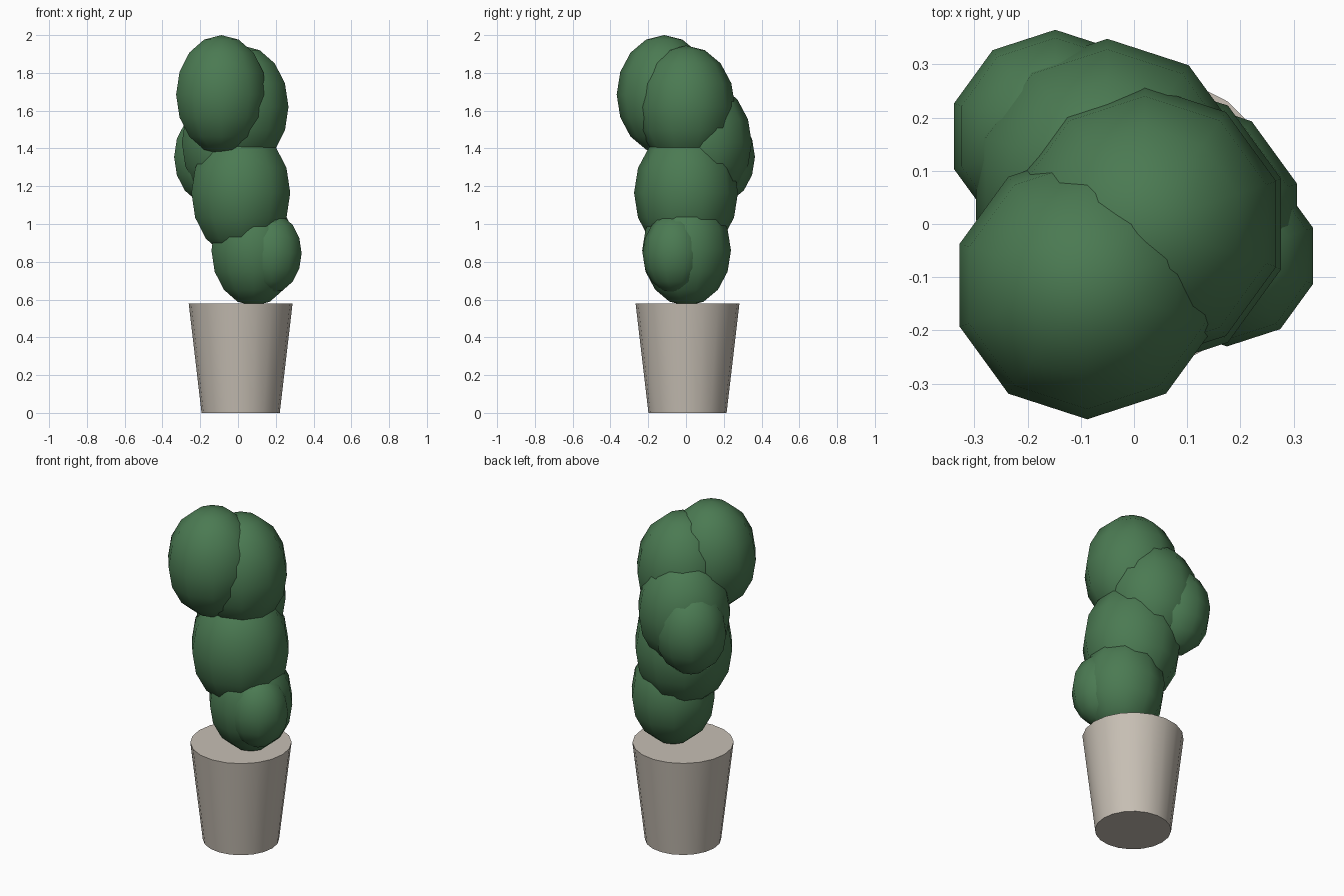
import bpy
import math

cube = bpy.data.objects.get("Cube")
if cube:
    bpy.data.objects.remove(cube, do_unlink=True)


def make_material(name, rgb):
    mat = bpy.data.materials.new(name)
    mat.use_nodes = True
    color = (*rgb, 1.0)
    mat.diffuse_color = color
    bsdf = next(n for n in mat.node_tree.nodes if n.type == 'BSDF_PRINCIPLED')
    bsdf.inputs["Base Color"].default_value = color
    bsdf.inputs["Roughness"].default_value = 0.9
    return mat


leaf_green = make_material("leaf green", (0.07, 0.195, 0.085))
warm_clay = make_material("warm grey clay", (0.57, 0.52, 0.455))


def finish(name, mat, angle):
    obj = bpy.context.object
    obj.name = name
    obj.data.materials.append(mat)
    bpy.ops.object.transform_apply(location=False, rotation=False, scale=True)
    bpy.ops.object.shade_smooth_by_angle(angle=math.radians(angle))
    return obj


def foliage(name, center, radius):
    """Low-poly leaf clump, stretched upward."""
    bpy.ops.mesh.primitive_uv_sphere_add(
        segments=10, ring_count=8, radius=radius, location=center)
    bpy.context.object.scale.z = 1.25
    finish(name, leaf_green, 60)


# Tapered pot, closed at top and bottom
POT_HEIGHT = 0.58
bpy.ops.mesh.primitive_cone_add(
    vertices=20, radius1=0.207, radius2=0.275, depth=POT_HEIGHT,
    location=(0.014, 0.008, POT_HEIGHT / 2), rotation=(0, 0, 0))
finish("pot", warm_clay, 40)

# Leaf clumps stacked from the soil upward
clumps = {
    "foliage_base": ((0.083, 0.003, 0.86), 0.235),
    "foliage_base_side": ((0.175, -0.06, 0.845), 0.17),
    "foliage_middle": ((0.015, 0.0, 1.165), 0.275),
    "foliage_back_small": ((-0.148, 0.165, 1.355), 0.2),
    "foliage_back": ((-0.05, 0.088, 1.43), 0.26),
    "foliage_upper": ((0.02, 0.0, 1.62), 0.26),
    "foliage_top": ((-0.088, -0.115, 1.685), 0.252),
}
for name, (center, radius) in clumps.items():
    foliage(name, center, radius)
